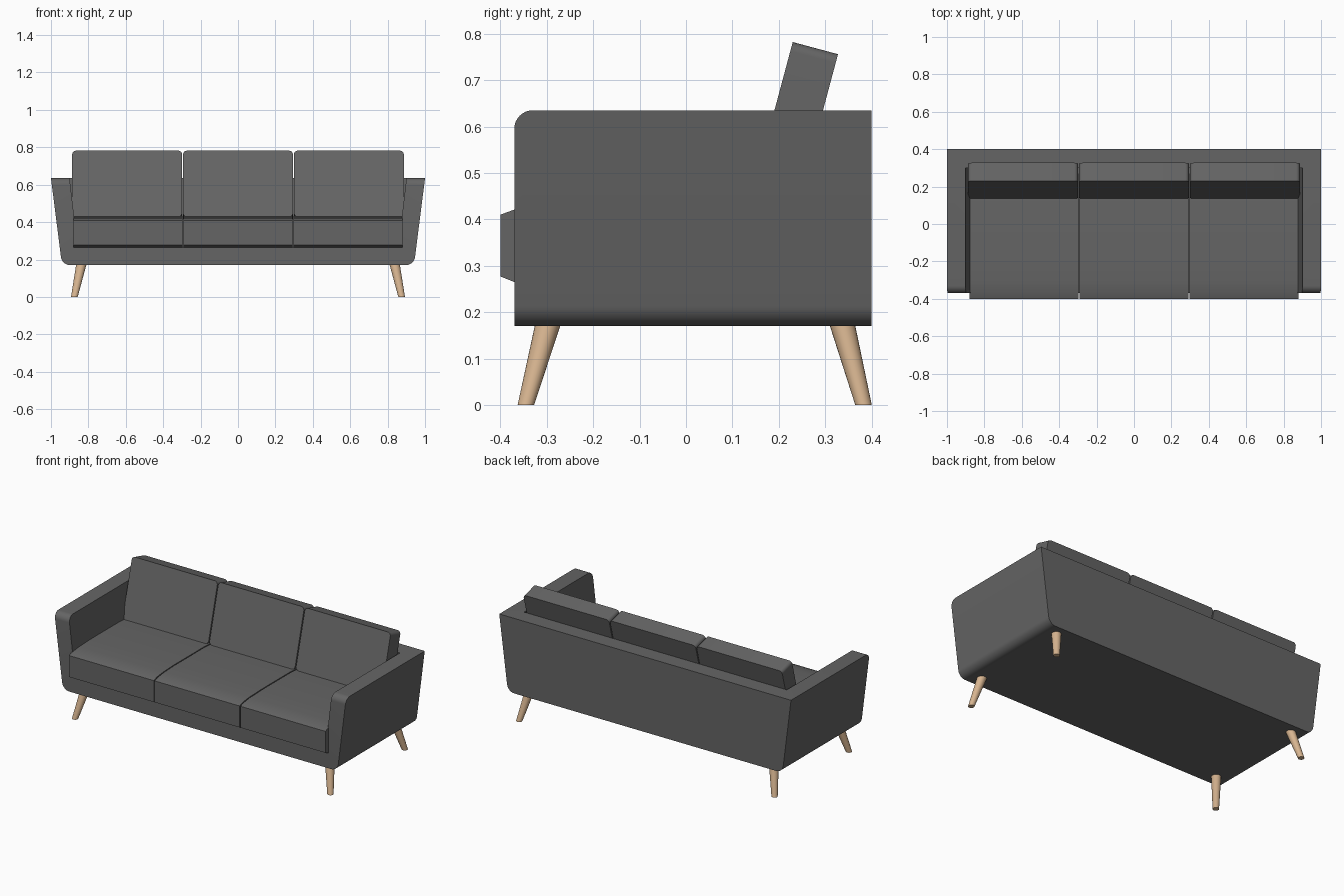
import bpy, bmesh, math
from mathutils import Vector, Matrix

if "Cube" in bpy.data.objects:
    bpy.data.objects.remove(bpy.data.objects["Cube"])


def material(name, rgb):
    m = bpy.data.materials.new(name)
    m.diffuse_color = (*rgb, 1)
    m.use_nodes = True
    m.node_tree.nodes["Principled BSDF"].inputs["Base Color"].default_value = m.diffuse_color
    return m


FABRIC = material("dark grey fabric", (0.13, 0.13, 0.13))
WOOD = material("light wood", (0.68, 0.46, 0.28))


def rounded(pts, radii, seg=8):
    """Polygon with its corners replaced by tangent arcs."""
    out = []
    for i, (p, r) in enumerate(zip(pts, radii)):
        p = Vector(p)
        if r == 0:
            out.append(p)
            continue
        a = (Vector(pts[i - 1]) - p).normalized()
        b = (Vector(pts[(i + 1) % len(pts)]) - p).normalized()
        half = a.angle(b) / 2
        c = p + (a + b).normalized() * r / math.sin(half)
        t = r / math.tan(half)
        u, v = p + a * t - c, p + b * t - c
        ang = u.angle(v)
        for k in range(seg + 1):
            f = k / seg
            out.append(c + (u * math.sin((1 - f) * ang) + v * math.sin(f * ang)) / math.sin(ang))
    return out


def prism(name, pts, lo, hi, axis, mat=FABRIC):
    """Extrude an (x,z) profile along y, or a (y,z) profile along x."""
    place = (lambda p, d: (p[0], d, p[1])) if axis == "y" else (lambda p, d: (d, p[0], p[1]))
    bm = bmesh.new()
    a = [bm.verts.new(place(p, lo)) for p in pts]
    b = [bm.verts.new(place(p, hi)) for p in pts]
    bm.faces.new(a)
    bm.faces.new(b[::-1])
    n = len(pts)
    for i in range(n):
        j = (i + 1) % n
        bm.faces.new((a[i], b[i], b[j], a[j]))
    bmesh.ops.recalc_face_normals(bm, faces=bm.faces)
    return finish(name, bm, mat)


def finish(name, bm, mat):
    me = bpy.data.meshes.new(name)
    bm.to_mesh(me)
    bm.free()
    me.materials.append(mat)
    ob = bpy.data.objects.new(name, me)
    bpy.context.collection.objects.link(ob)
    return ob


def activate(ob):
    bpy.ops.object.select_all(action="DESELECT")
    ob.select_set(True)
    bpy.context.view_layer.objects.active = ob


# Body: tapered block with rounded lower corners
TOP, BOTTOM = 0.635, 0.17
body = prism("sofa_body", rounded([(-1, TOP), (-0.941, BOTTOM), (0.941, BOTTOM), (1, TOP)],
                                  [0, 0.05, 0.05, 0]), -0.37, 0.4, "y")
# Round the front top edge of the arms
bm = bmesh.new()
bm.from_mesh(body.data)
edges = [e for e in bm.edges if all(abs(v.co.z - TOP) < 1e-4 and v.co.y < -0.36 for v in e.verts)]
bmesh.ops.bevel(bm, geom=edges, offset=0.04, segments=8, profile=0.5, affect="EDGES")
bm.to_mesh(body.data)
bm.free()
# Hollow out the seat space, leaving arms, back and base
cutter = prism("seat_space_cutter", [(-0.857, 0.265), (0.857, 0.265), (0.916, 0.765), (-0.916, 0.765)],
               -0.6, 0.3, "y")
cutter.hide_render = True
mod = body.modifiers.new("hollow", "BOOLEAN")
mod.operation, mod.solver, mod.object = "DIFFERENCE", "EXACT", cutter
activate(body)
bpy.ops.object.modifier_apply(modifier=mod.name)
bpy.data.objects.remove(cutter, do_unlink=True)

# Seat and back cushions
seat_profile = [(-0.4, 0.277), (-0.4, 0.41), (-0.37, 0.421), (-0.31, 0.428), (-0.2, 0.432),
                (0.1, 0.432), (0.27, 0.42), (0.27, 0.265), (-0.37, 0.265)]
tilt = Matrix.Translation((0, 0.23, 0.782)) @ Matrix.Rotation(math.radians(-15), 4, "X")
for label, i in (("left", -1), ("middle", 0), ("right", 1)):
    cx = i * 0.588
    prism(f"{label}_seat_cushion", seat_profile, cx - 0.291, cx + 0.291, "x")
    cx = i * 0.593
    w, h = 0.2935, 0.365
    pts = rounded([(cx - w, -h), (cx + w, -h), (cx + w, 0), (cx - w, 0)], [0.02] * 4, 6)
    back = prism(f"{label}_back_cushion", pts, 0, 0.101, "y")
    back.data.transform(tilt)

# Splayed tapered legs
for end, top_y, foot_y in (("front", -0.298, -0.345), ("back", 0.337, 0.3825)):
    for side, s in (("left", -1), ("right", 1)):
        bm = bmesh.new()
        rings = []
        for x, y, z, r in ((0.875, foot_y, 0, 0.0178), (0.838, top_y, 0.172, 0.0275)):
            rings.append([bm.verts.new((s * x + r * math.cos(k * math.tau / 24),
                                        y + r * math.sin(k * math.tau / 24), z)) for k in range(24)])
        lo, hi = rings
        bm.faces.new(lo)
        bm.faces.new(hi)
        for k in range(24):
            j = (k + 1) % 24
            bm.faces.new((lo[k], lo[j], hi[j], hi[k]))
        bmesh.ops.recalc_face_normals(bm, faces=bm.faces)
        finish(f"{end}_{side}_leg", bm, WOOD)

# Smooth curves, crisp edges
for ob in list(bpy.context.scene.objects):
    activate(ob)
    bpy.ops.object.shade_smooth_by_angle(angle=math.radians(30))
